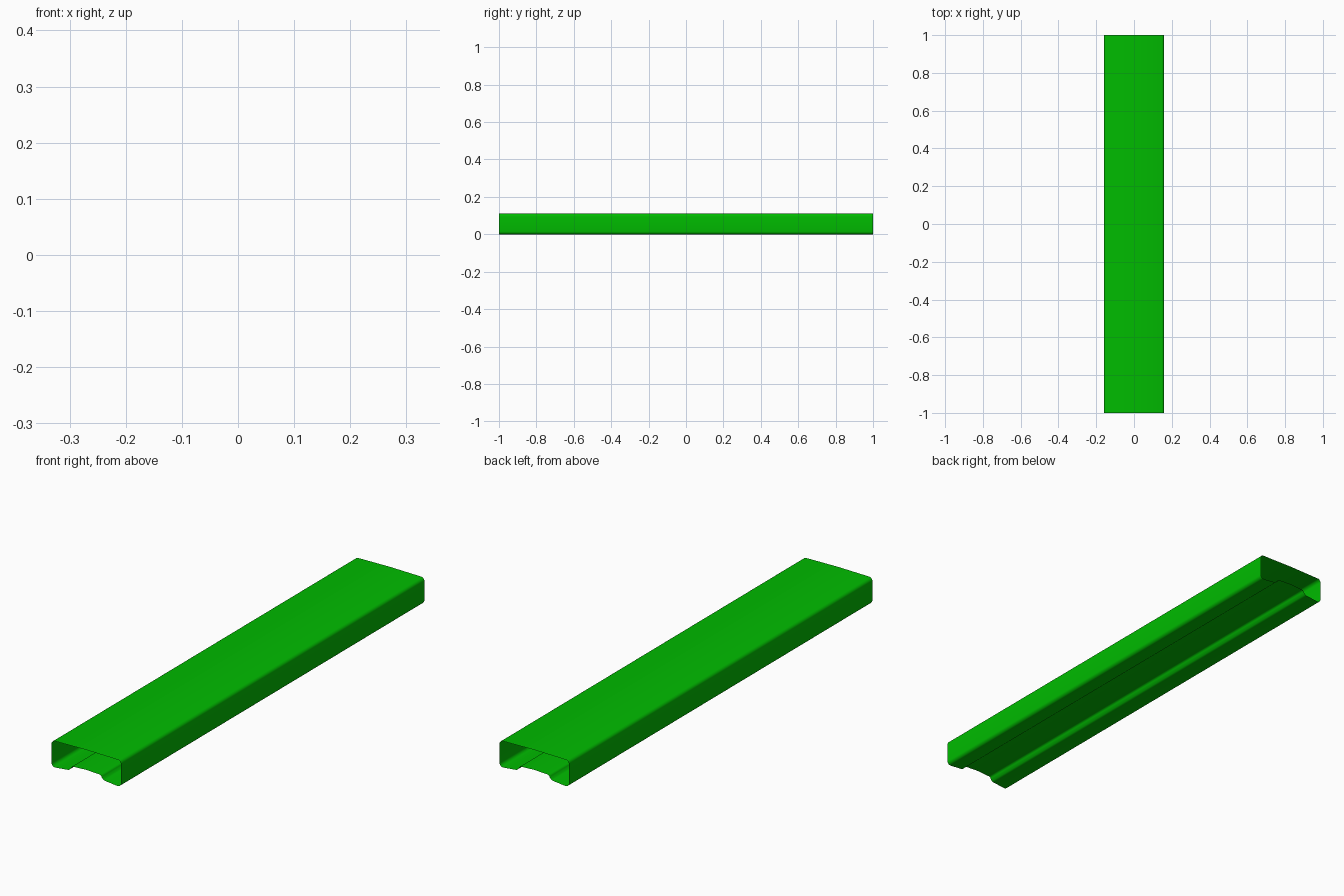
import bpy, bmesh, math

if "Cube" in bpy.data.objects:
    bpy.data.objects.remove(bpy.data.objects["Cube"])

LENGTH = 2.0


def arc(cx, cz, r, a0, a1, n=5):
    """Points along a circular fillet, angles in degrees."""
    return [(cx + r * math.cos(math.radians(a0 + (a1 - a0) * i / n)),
             cz + r * math.sin(math.radians(a0 + (a1 - a0) * i / n)))
            for i in range(n + 1)]


# Right half of the cross-section, from top centre round to bottom centre
half = [(0, 0.112)]
half += arc(0.145, 0.095, 0.015, 80, 0)        # top corner
half += arc(0.145, 0.015, 0.015, 0, -95)       # bottom corner
half += [(0.095, 0.005)]                       # sloping foot
half += arc(0.087, 0.020, 0.014, -95, -150, 4)  # fillet into the channel
half += arc(0.060, 0.0145, 0.0115, 10, 85, 5)  # channel shoulder
half += [(0.042, 0.0265), (0, 0.029)]          # channel roof
profile = half + [(-x, z) for x, z in half[-2:0:-1]]

# Open-ended thin tube made by sweeping the section along y
bm = bmesh.new()
front = [bm.verts.new((x, -LENGTH / 2, z)) for x, z in profile]
back = [bm.verts.new((x, LENGTH / 2, z)) for x, z in profile]
n = len(profile)
for i in range(n):
    j = (i + 1) % n
    bm.faces.new((front[i], back[i], back[j], front[j]))
bmesh.ops.recalc_face_normals(bm, faces=bm.faces)
mesh = bpy.data.meshes.new("channel_tube")
bm.to_mesh(mesh)
bm.free()
tube = bpy.data.objects.new("channel_tube", mesh)
bpy.context.collection.objects.link(tube)

# Green finish
green = bpy.data.materials.new("green")
green.diffuse_color = (0.0, 0.5, 0.0, 1)
green.use_nodes = True
green.node_tree.nodes["Principled BSDF"].inputs["Base Color"].default_value = green.diffuse_color
mesh.materials.append(green)

bpy.context.view_layer.objects.active = tube
tube.select_set(True)
bpy.ops.object.shade_smooth_by_angle(angle=math.radians(35))
